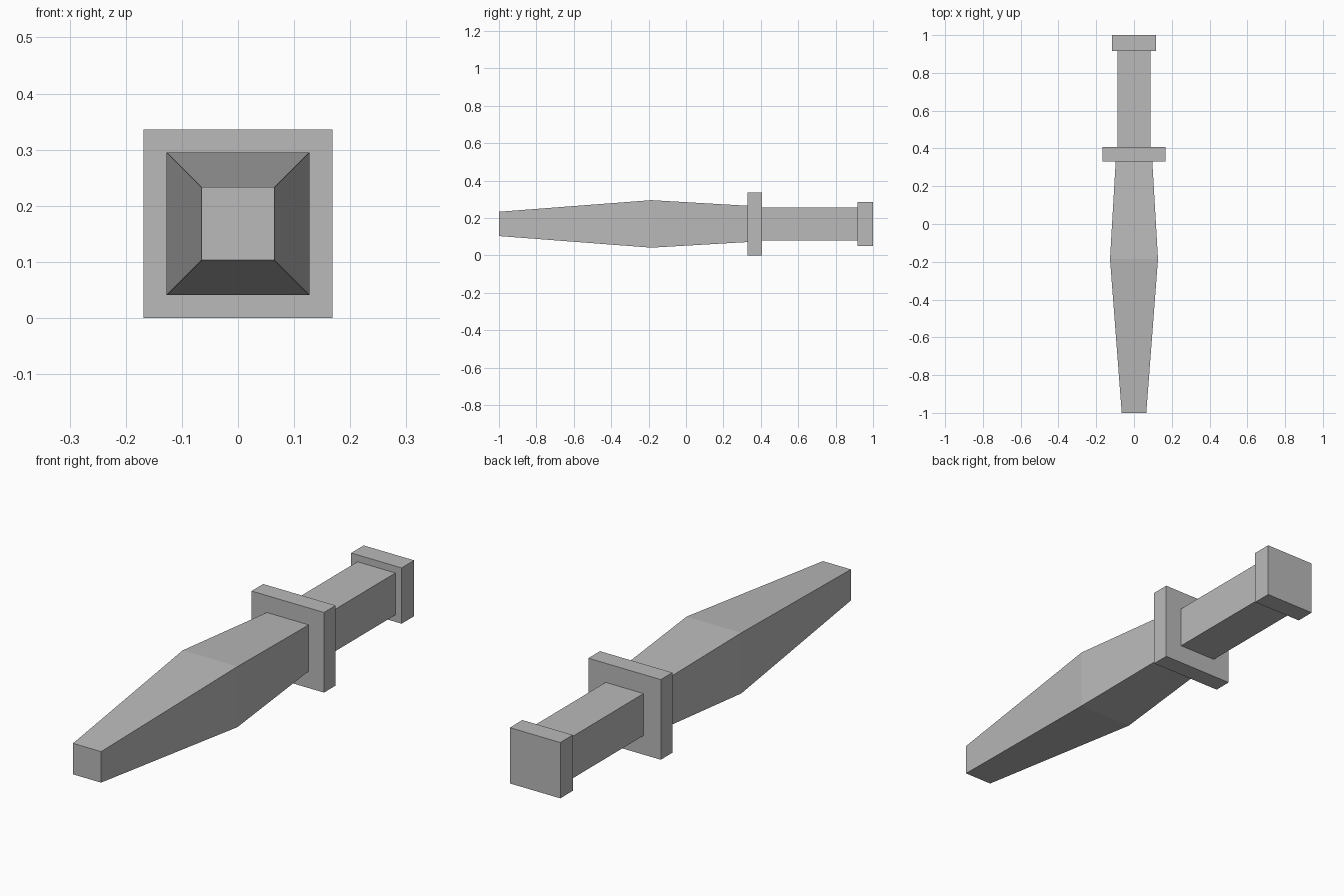
import bpy
import bmesh

cube = bpy.data.objects.get("Cube")
if cube:
    bpy.data.objects.remove(cube, do_unlink=True)

AXIS_Z = 0.168  # height of the knife's long axis

grey = bpy.data.materials.new("plain_grey")
grey.use_nodes = True
colour = (0.49, 0.49, 0.49, 1)
grey.diffuse_color = colour
grey.node_tree.nodes["Principled BSDF"].inputs["Base Color"].default_value = colour


def square_loft(name, stations):
    """Join square sections, given as (y, half width), along the long axis."""
    bm = bmesh.new()
    rings = [[bm.verts.new((sx * h, y, AXIS_Z + sz * h))
              for sx, sz in ((-1, -1), (1, -1), (1, 1), (-1, 1))]
             for y, h in stations]
    for a, b in zip(rings, rings[1:]):
        for i in range(4):
            j = (i + 1) % 4
            bm.faces.new((a[i], a[j], b[j], b[i]))
    bm.faces.new(rings[0])
    bm.faces.new(rings[-1])
    bmesh.ops.recalc_face_normals(bm, faces=bm.faces)
    mesh = bpy.data.meshes.new(name)
    bm.to_mesh(mesh)
    bm.free()
    mesh.materials.append(grey)
    bpy.context.collection.objects.link(bpy.data.objects.new(name, mesh))


# Blunt blade, widest ahead of the guard
square_loft("blade", [(-1, 0.065), (-0.185, 0.127), (0.33, 0.097)])
# Guard plate, handle and end cap
square_loft("guard", [(0.33, 0.168), (0.407, 0.168)])
square_loft("grip", [(0.407, 0.088), (0.917, 0.088)])
square_loft("pommel", [(0.917, 0.117), (1, 0.117)])
